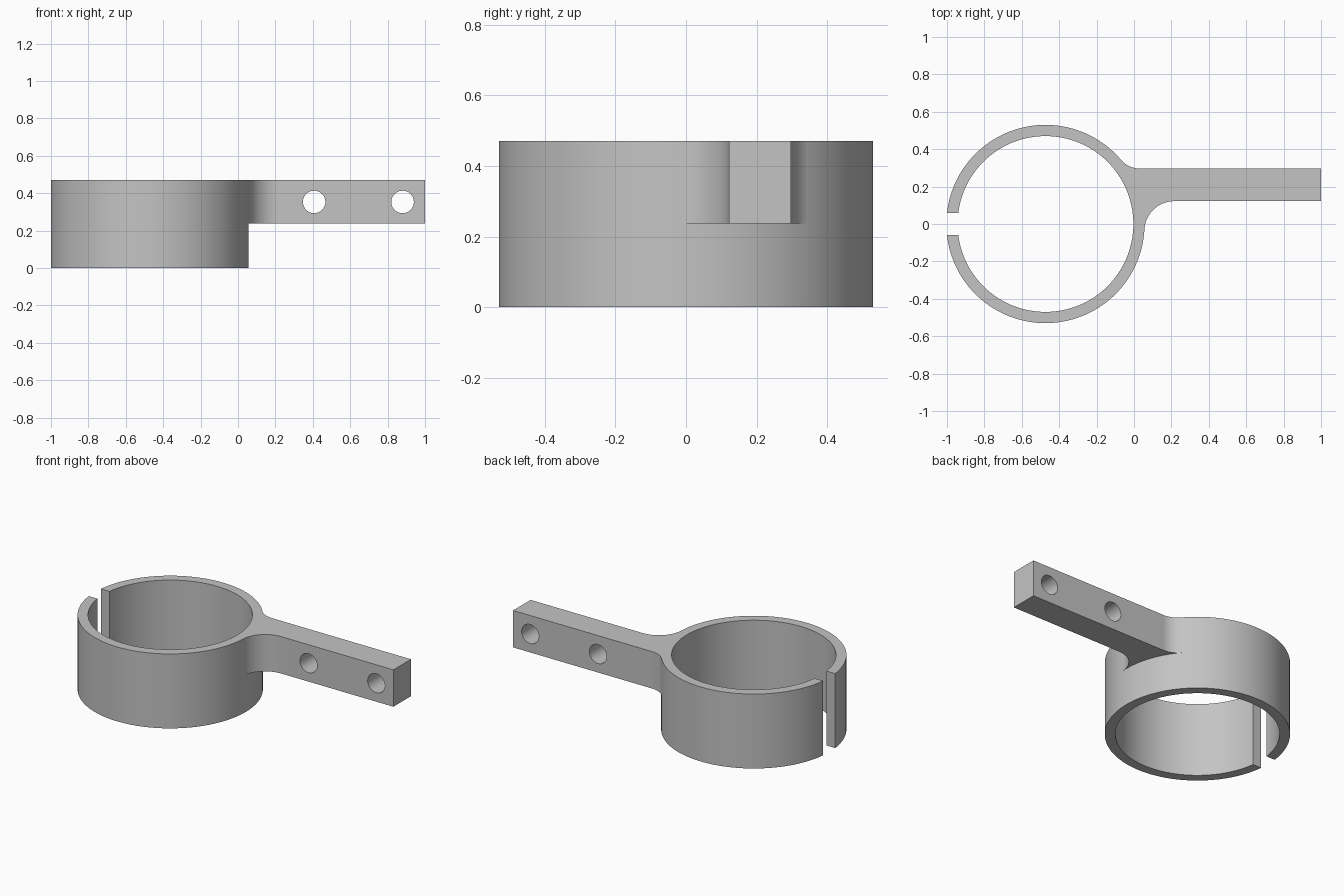
import bpy, bmesh
from math import asin, acos, atan2, cos, sin, pi, sqrt

cube = bpy.data.objects.get("Cube")
if cube:
    bpy.data.objects.remove(cube)

# Main dimensions
OUTER, INNER, HEIGHT, GAP = 0.53, 0.47, 0.47, 0.06
CX = -1 + sqrt(OUTER ** 2 - GAP ** 2)
ARM_Z, ARM_FRONT, ARM_BACK = 0.237, 0.122, 0.297

grey = bpy.data.materials.new("Satin grey")
grey.use_nodes = True
colour = (0.55, 0.55, 0.55, 1)
grey.diffuse_color = colour
grey.node_tree.nodes["Principled BSDF"].inputs["Base Color"].default_value = colour


def arc(cx, cy, r, a0, a1, steps):
    """Points along a circular arc, both ends included."""
    return [(cx + r * cos(a0 + (a1 - a0) * i / steps),
             cy + r * sin(a0 + (a1 - a0) * i / steps)) for i in range(steps + 1)]


def prism(name, outline, z0, z1):
    """Closed outline extruded upward."""
    bm = bmesh.new()
    face = bm.faces.new([bm.verts.new((x, y, z0)) for x, y in outline])
    top = bmesh.ops.extrude_face_region(bm, geom=[face])["geom"]
    bmesh.ops.translate(bm, vec=(0, 0, z1 - z0),
                        verts=[v for v in top if isinstance(v, bmesh.types.BMVert)])
    bmesh.ops.recalc_face_normals(bm, faces=bm.faces[:])
    mesh = bpy.data.meshes.new(name)
    bm.to_mesh(mesh)
    bm.free()
    mesh.materials.append(grey)
    obj = bpy.data.objects.new(name, mesh)
    bpy.context.collection.objects.link(obj)
    return obj


def combine(target, tool, operation):
    """Apply a boolean and discard the tool."""
    tool.hide_render = True
    bpy.context.view_layer.objects.active = target
    mod = target.modifiers.new(operation.title(), "BOOLEAN")
    mod.object, mod.operation, mod.solver = tool, operation, "EXACT"
    bpy.ops.object.modifier_apply(modifier=mod.name)
    bpy.data.objects.remove(tool)


# Split ring with parallel slot faces
a_out, a_in = pi - asin(GAP / OUTER), pi - asin(GAP / INNER)
ring = prism("split_ring_clamp",
             arc(CX, 0, OUTER, -a_out, a_out, 128) + arc(CX, 0, INNER, a_in, -a_in, 128),
             0, HEIGHT)


# Arm with a rounded fillet into each side of the ring
def fillet(edge_y, r, side):
    cy = edge_y + side * r
    cx = CX + sqrt((OUTER + r) ** 2 - cy ** 2)
    toward_ring = atan2(-cy, CX - cx) % (2 * pi)
    return arc(cx, cy, r, toward_ring, pi + side * pi / 2, 20)


front = fillet(ARM_FRONT, 0.16, -1)
back = fillet(ARM_BACK, 0.13, 1)
wall = (OUTER + INNER) / 2
root = arc(CX, 0, wall, atan2(back[0][1], back[0][0] - CX),
           atan2(front[0][1], front[0][0] - CX), 16)
arm = prism("arm", front + [(1, ARM_FRONT), (1, ARM_BACK)] + back[::-1] + root,
            ARM_Z, HEIGHT)
combine(ring, arm, "UNION")

# Two bolt holes through the arm
for x in (0.407, 0.88):
    bpy.ops.mesh.primitive_cylinder_add(
        vertices=48, radius=0.06, depth=0.5, rotation=(pi / 2, 0, 0),
        location=(x, (ARM_FRONT + ARM_BACK) / 2, (ARM_Z + HEIGHT) / 2))
    hole = bpy.context.object
    hole.name = "hole_cutter"
    hole.data.materials.append(grey)
    combine(ring, hole, "DIFFERENCE")

# Smooth curved walls, crisp edges
bpy.ops.object.select_all(action="DESELECT")
ring.select_set(True)
bpy.context.view_layer.objects.active = ring
bpy.ops.object.shade_smooth_by_angle(angle=pi / 6)
